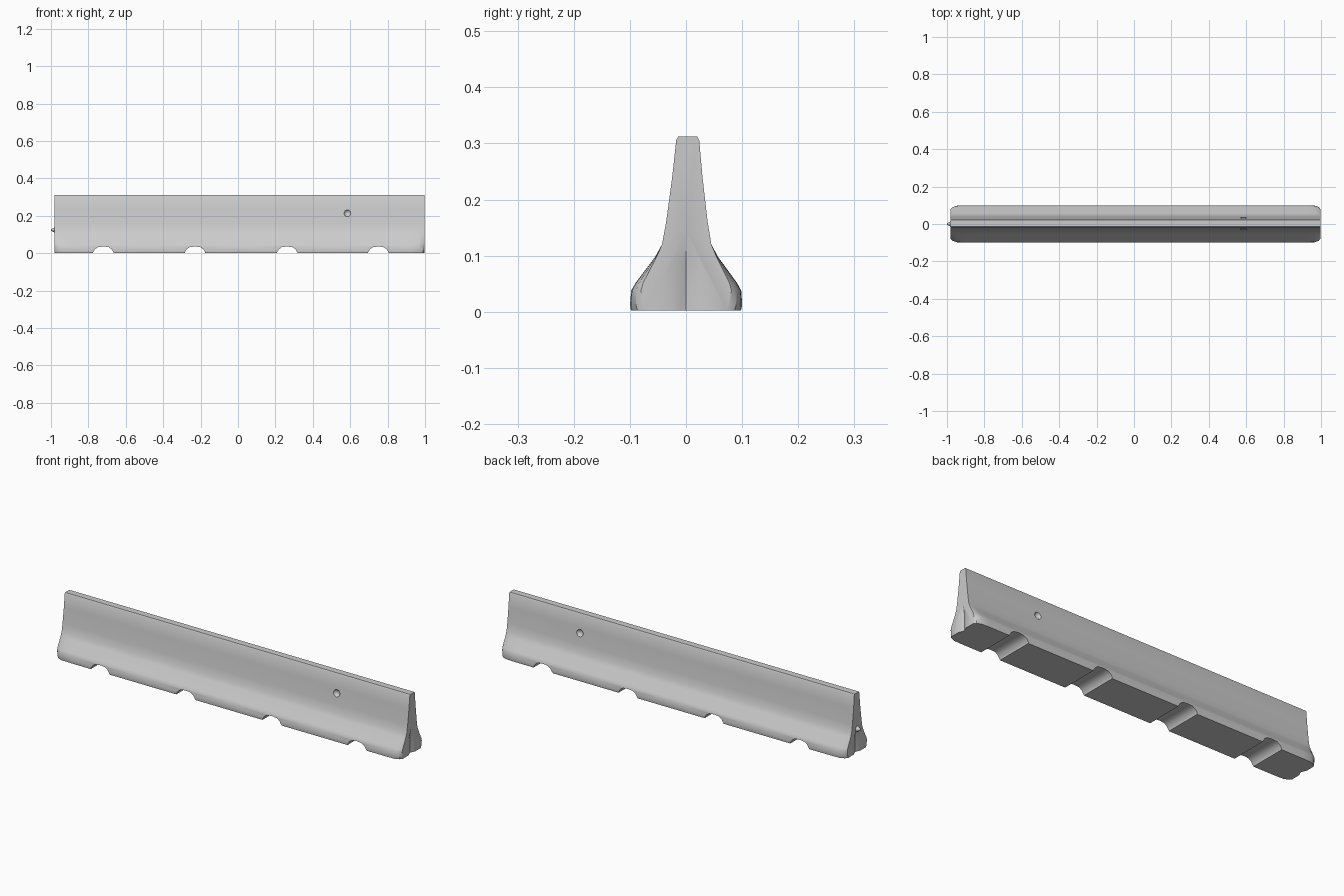
import bpy, bmesh, math
from mathutils import Matrix

if "Cube" in bpy.data.objects:
    bpy.data.objects.remove(bpy.data.objects["Cube"])

# half profile of the wall, bottom to top: (half width, height)
HALF = [(0.098, 0.002), (0.1, 0.012), (0.098, 0.038), (0.09, 0.052), (0.056, 0.098),
        (0.044, 0.12), (0.037, 0.16), (0.027, 0.24), (0.0205, 0.306), (0.017, 0.312)]
YC = 0.001


def loft(name, sections):
    """Skin equal-length rings of points and cap both ends."""
    bm = bmesh.new()
    rings = [[bm.verts.new(p) for p in s] for s in sections]
    n = len(rings[0])
    for a, b in zip(rings, rings[1:]):
        for i in range(n):
            j = (i + 1) % n
            bm.faces.new((a[i], a[j], b[j], b[i]))
    bm.faces.new(rings[0])
    bm.faces.new(rings[-1])
    bmesh.ops.recalc_face_normals(bm, faces=bm.faces)
    me = bpy.data.meshes.new(name)
    bm.to_mesh(me)
    bm.free()
    ob = bpy.data.objects.new(name, me)
    bpy.context.collection.objects.link(ob)
    return ob


def wall_section(x, flare, lean):
    """Wall outline at x; flare scales the wide foot, lean follows the top shift."""
    right = []
    for y, z in HALF:
        foot = max(0.0, 1 - z / 0.12)
        right.append((y * (1 - (1 - flare) * foot), z))
    pts = [(x, YC * (z / 0.1) * lean + y, z) for y, z in right]
    return pts + [(x, YC * (z / 0.1) * lean - y, z) for y, z in reversed(right)]


# barrier wall with tapered foot corners at both ends
wall = loft("barrier_wall", [
    wall_section(x, f, 1) for x, f in
    [(-0.98, 0.74), (-0.97, 0.88), (-0.945, 0.98), (-0.9, 1.0), (-0.5, 1.0), (0, 1.0),
     (0.5, 1.0), (0.92, 1.0), (0.965, 0.98), (0.988, 0.88), (0.996, 0.74)]])


def cut(cutter):
    cutter.hide_render = True
    mod = wall.modifiers.new(cutter.name, 'BOOLEAN')
    mod.object = cutter
    mod.operation = 'DIFFERENCE'
    mod.solver = 'EXACT'


# drainage notches across the foot
ARCH = [(-0.057, -0.02), (-0.054, 0.006), (-0.044, 0.022), (-0.028, 0.033), (0, 0.036)]
ARCH += [(-x, z) for x, z in reversed(ARCH[:-1])]
for i, cx in enumerate((-0.72, -0.23, 0.263, 0.75)):
    cut(loft(f"notch_cutter_{i}", [[(cx + x, y, z) for x, z in ARCH] for y in (-0.15, 0.15)]))

# shallow vertical grooves in both end faces
for name, x, s in (("groove_left", -0.98, 1), ("groove_right", 0.996, -1)):
    prof = [(-0.02 * s, -0.04), (0, -0.026), (0.012 * s, 0), (0, 0.026), (-0.02 * s, 0.04)]
    low = [(x + a, b, -0.02) for a, b in prof]
    mid = [(x + a, b, 0.09) for a, b in prof]
    top = [(x + a - 0.013 * s, b * 0.5, 0.15) for a, b in prof]
    cut(loft(name, [low, mid, top]))

# lifting-hole dents on both sides
for i, s in enumerate((-1, 1)):
    bpy.ops.mesh.primitive_uv_sphere_add(segments=16, ring_count=8, radius=0.02,
                                         location=(0.585, 0.038 * s + 0.002, 0.215))
    dent = bpy.context.object
    dent.name = f"dent_cutter_{i}"
    cut(dent)

# bake the cuts, then remove the cutters
deps = bpy.context.evaluated_depsgraph_get()
baked = bpy.data.meshes.new_from_object(wall.evaluated_get(deps))
helpers = [m.object for m in wall.modifiers]
wall.modifiers.clear()
wall.data = baked
for h in helpers:
    bpy.data.objects.remove(h)

# small connector nub on the left end
bpy.ops.mesh.primitive_cone_add(vertices=10, radius1=0.018, radius2=0.004, depth=0.026,
                                location=(-0.987, 0, 0.125),
                                rotation=(0, -math.pi / 2, 0))
nub = bpy.context.object
nub.name = "connector_nub"

for ob in (wall, nub):
    bpy.ops.object.select_all(action='DESELECT')
    ob.select_set(True)
    bpy.context.view_layer.objects.active = ob
    bpy.ops.object.shade_smooth_by_angle(angle=math.radians(35))
